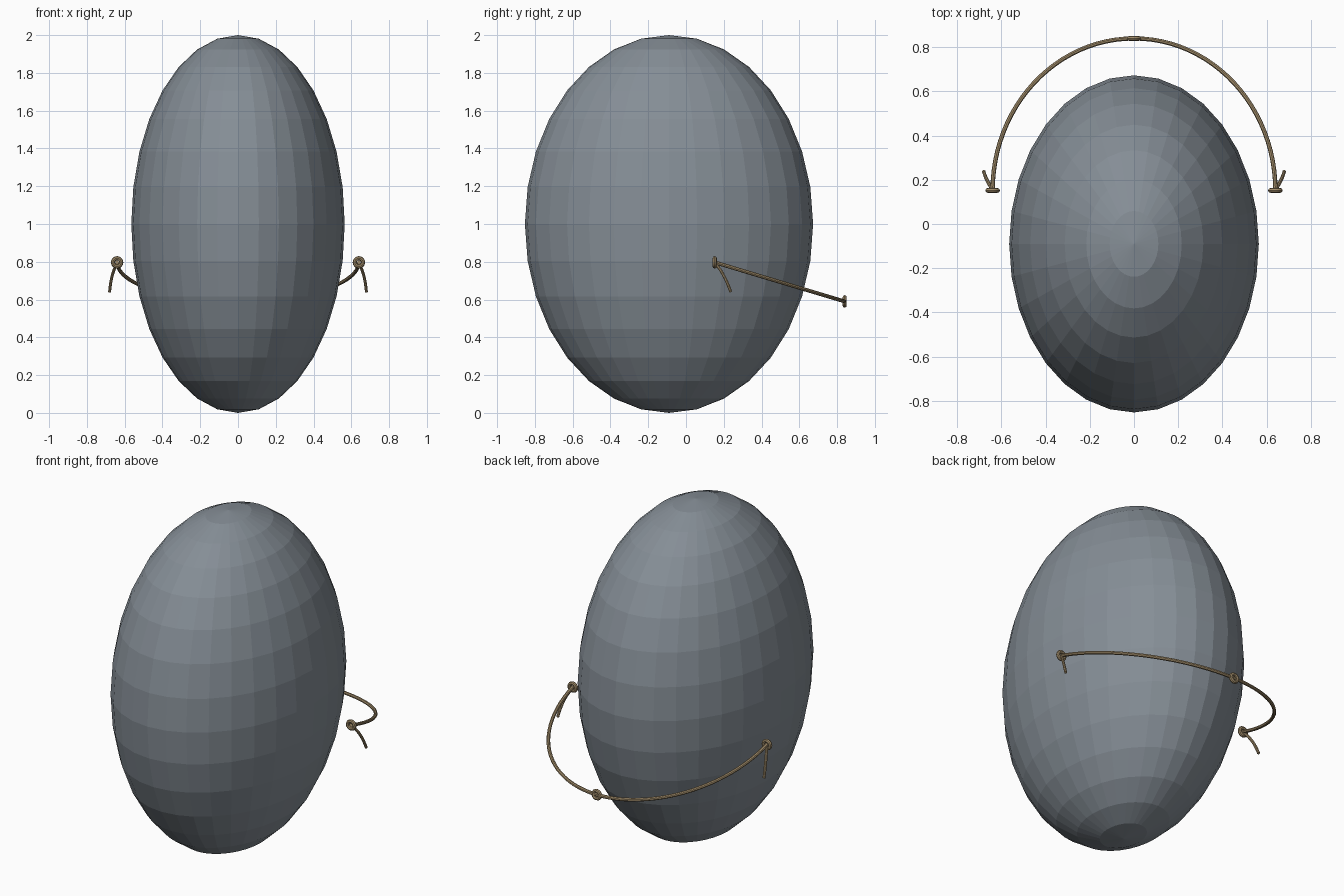
import bpy
from math import sin, cos, pi

old = bpy.data.objects.get("Cube")
if old:
    bpy.data.objects.remove(old, do_unlink=True)


def material(name, rgb):
    mat = bpy.data.materials.new(name)
    mat.use_nodes = True
    mat.diffuse_color = (*rgb, 1)
    mat.node_tree.nodes["Principled BSDF"].inputs["Base Color"].default_value = (*rgb, 1)
    return mat


stone = material("slate grey", (0.235, 0.27, 0.305))
rope = material("rope brown", (0.36, 0.265, 0.145))


def cord(name, points, radius, spline_type):
    """Round cord swept along a path, converted to a mesh."""
    curve = bpy.data.curves.new(name, "CURVE")
    curve.dimensions = "3D"
    curve.bevel_depth = radius
    curve.bevel_resolution = 2
    curve.use_fill_caps = True
    spline = curve.splines.new(spline_type)
    spline.points.add(len(points) - 1)
    for p, co in zip(spline.points, points):
        p.co = (*co, 1)
    if spline_type == "NURBS":
        spline.order_u = 3
        spline.use_endpoint_u = True
        spline.resolution_u = 8
    curve.materials.append(rope)
    obj = bpy.data.objects.new(name, curve)
    bpy.context.collection.objects.link(obj)
    bpy.ops.object.select_all(action="DESELECT")
    obj.select_set(True)
    bpy.context.view_layer.objects.active = obj
    bpy.ops.object.convert(target="MESH")
    bpy.ops.object.shade_smooth_by_angle()


def knot(name, location):
    """Small ring knot facing front and back."""
    bpy.ops.mesh.primitive_torus_add(
        major_segments=16, minor_segments=8, major_radius=0.022, minor_radius=0.011,
        location=location, rotation=(pi / 2, 0, 0))
    obj = bpy.context.object
    obj.name = name
    obj.data.materials.append(rope)
    bpy.ops.object.shade_smooth_by_angle()


# Faceted ovoid body
bpy.ops.mesh.primitive_uv_sphere_add(segments=32, ring_count=16, radius=1,
                                     location=(0, -0.09, 1))
body = bpy.context.object
body.name = "body"
body.scale = (0.565, 0.763, 1)
body.data.materials.append(stone)

# Cord looping behind the body, sloping down to the back
WIDTH, DEPTH, DROP = 0.64, 0.688, 0.207
START_Y, START_Z = 0.152, 0.797
steps = 48
arc = []
for i in range(steps + 1):
    a = pi * i / steps
    arc.append((WIDTH * cos(a), START_Y + DEPTH * sin(a), START_Z - DROP * sin(a)))
cord("back_cord", arc, 0.01, "POLY")
knot("back_knot", (0, START_Y + DEPTH, START_Z - DROP))

# End knots with loose hanging tails
for side, label in ((1, "left"), (-1, "right")):
    knot(label + "_knot", (side * WIDTH, START_Y, START_Z))
    tail = [(side * 0.64, 0.155, 0.79), (side * 0.67, 0.2, 0.745), (side * 0.68, 0.237, 0.64)]
    cord(label + "_cord_tail", tail, 0.008, "NURBS")
